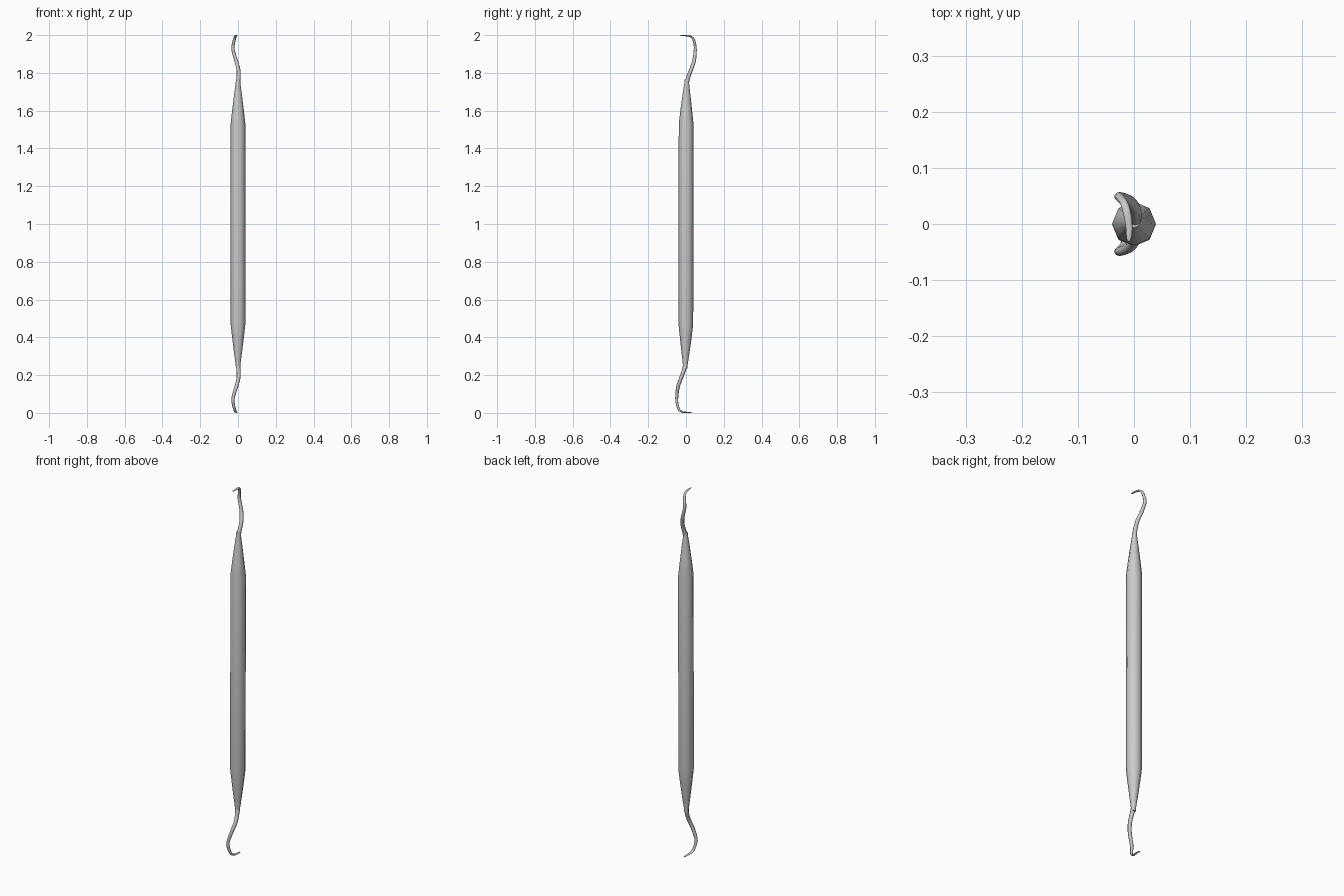
import bpy, bmesh, math
from mathutils import Vector, Matrix

if "Cube" in bpy.data.objects:
    bpy.data.objects.remove(bpy.data.objects["Cube"])

SIDES = 8


def loft(name, rings, angle):
    """Skin rings of (centre, half width, half depth) swept along their path."""
    bm = bmesh.new()
    loops = []
    for i, (c, a, b) in enumerate(rings):
        t = (rings[min(i + 1, len(rings) - 1)][0] - rings[max(i - 1, 0)][0]).normalized()
        if i == 0:
            t = Vector((0, 0, 1))
        u = Vector((1, 0, 0))
        u = (u - t * u.dot(t)).normalized()
        v = t.cross(u)
        loops.append([bm.verts.new(c + u * a * math.cos(k * math.tau / SIDES)
                                   + v * b * math.sin(k * math.tau / SIDES))
                      for k in range(SIDES)])
    for lo, hi in zip(loops, loops[1:]):
        for k in range(SIDES):
            n = (k + 1) % SIDES
            bm.faces.new((lo[k], lo[n], hi[n], hi[k]))
    bm.faces.new(loops[0][::-1])
    bm.faces.new(loops[-1])
    bmesh.ops.recalc_face_normals(bm, faces=bm.faces)
    me = bpy.data.meshes.new(name)
    bm.to_mesh(me)
    bm.free()
    ob = bpy.data.objects.new(name, me)
    bpy.context.collection.objects.link(ob)
    bpy.ops.object.select_all(action='DESELECT')
    ob.select_set(True)
    bpy.context.view_layer.objects.active = ob
    bpy.ops.object.shade_smooth_by_angle(angle=math.radians(angle))
    return ob


def smooth_path(keys, steps):
    """Catmull-Rom interpolation of rows of numbers."""
    out = []
    for i in range(len(keys) - 1):
        p = [keys[min(max(j, 0), len(keys) - 1)] for j in range(i - 1, i + 3)]
        for s in range(steps):
            t = s / steps
            out.append([0.5 * (2 * b + (c - a) * t + (2 * a - 5 * b + 4 * c - d) * t * t
                               + (3 * b - a - 3 * c + d) * t ** 3) for a, b, c, d in zip(*p)])
    out.append(keys[-1])
    return out


# Eight-sided handle, tapering to a neck at each end
half = [(0.53, 0.039), (0.61, 0.030), (0.69, 0.020), (0.745, 0.0125), (0.765, 0.011)]
profile = [(-z, r) for z, r in reversed(half)] + half
loft("handle", [(Vector((0, 0.004 * max(-1, min(1, z / 0.75)) ** 5, 1 + z)), r, r)
                for z, r in profile], 50)

# Curved shank and hooked blade: x, y, z, half width, half depth
shank = [
    (0.000, 0.003, 1.740, 0.0115, 0.0115),
    (0.003, 0.013, 1.780, 0.0105, 0.0105),
    (0.002, 0.028, 1.820, 0.0100, 0.0100),
    (-0.010, 0.043, 1.865, 0.0095, 0.0095),
    (-0.026, 0.049, 1.920, 0.0085, 0.0080),
    (-0.025, 0.047, 1.950, 0.0080, 0.0070),
    (-0.018, 0.038, 1.981, 0.0075, 0.0060),
    (-0.013, 0.022, 1.994, 0.0070, 0.0045),
    (-0.009, -0.003, 1.997, 0.0060, 0.0030),
    (-0.009, -0.024, 1.998, 0.0045, 0.0020),
    (-0.010, -0.031, 1.998, 0.0015, 0.0010),
]
rings = [(Vector(r[:3]), r[3], r[4]) for r in smooth_path(shank, 3)]

# Same tip at both ends, the lower one turned half round the x axis
turn = Matrix.Translation((0, 0, 1)) @ Matrix.Rotation(math.pi, 4, 'X') @ Matrix.Translation((0, 0, -1))
loft("upper_tip", rings, 60)
lower = loft("lower_tip", rings, 60)
lower.data.transform(turn)
